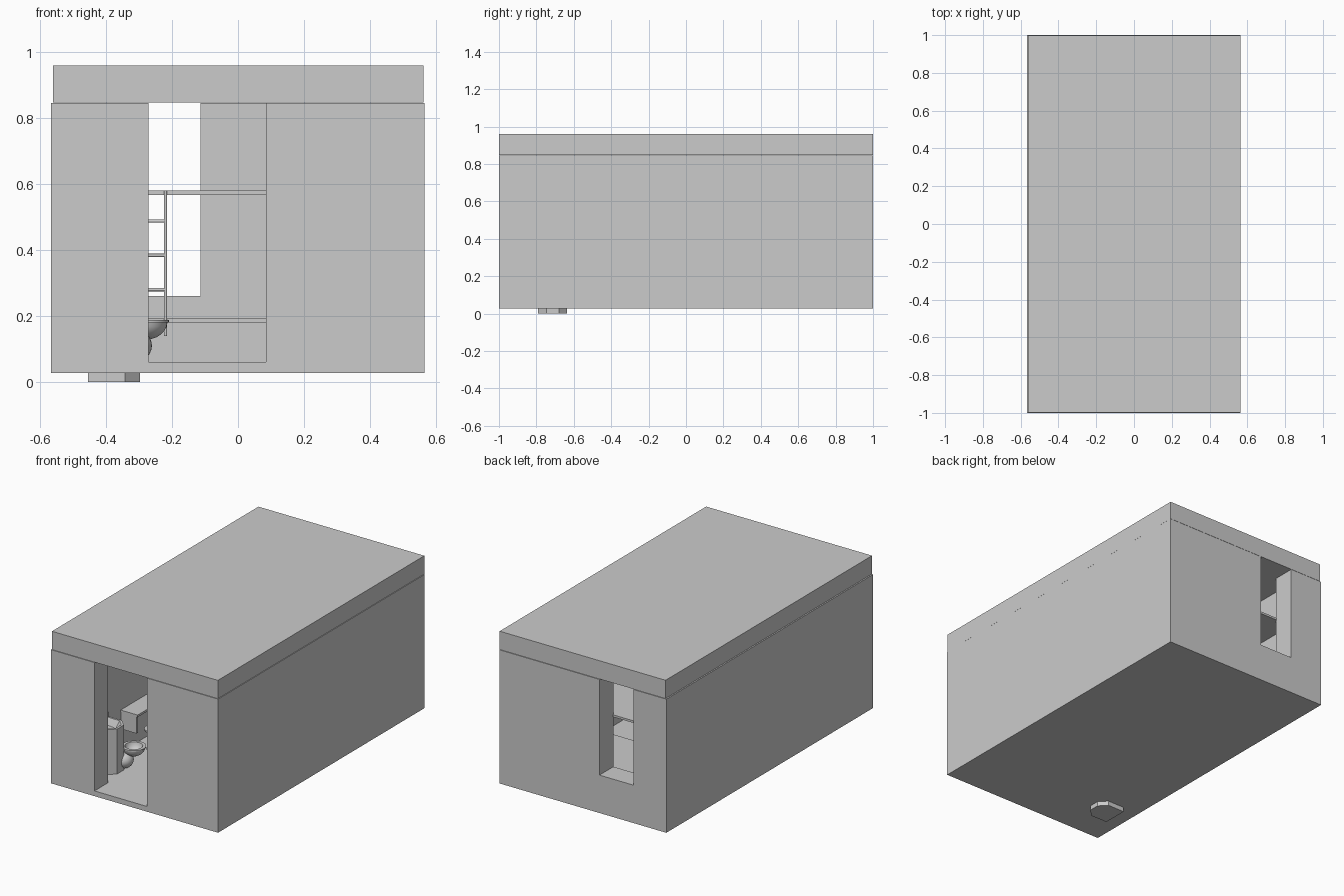
import bpy, bmesh, math
from mathutils import Matrix

if "Cube" in bpy.data.objects:
    bpy.data.objects.remove(bpy.data.objects["Cube"])


def make(name, bm):
    bmesh.ops.recalc_face_normals(bm, faces=bm.faces)
    me = bpy.data.meshes.new(name)
    bm.to_mesh(me)
    bm.free()
    ob = bpy.data.objects.new(name, me)
    bpy.context.collection.objects.link(ob)
    return ob


def box(name, x0, x1, y0, y1, z0, z1):
    bm = bmesh.new()
    bmesh.ops.create_cube(bm, size=1)
    bmesh.ops.scale(bm, vec=(x1 - x0, y1 - y0, z1 - z0), verts=bm.verts)
    bmesh.ops.translate(bm, vec=((x0 + x1) / 2, (y0 + y1) / 2, (z0 + z1) / 2), verts=bm.verts)
    return make(name, bm)


def rod(name, p, axis, length, r):
    bm = bmesh.new()
    bmesh.ops.create_cone(bm, cap_ends=True, segments=12, radius1=r, radius2=r, depth=length)
    if axis == 'X':
        bmesh.ops.rotate(bm, matrix=Matrix.Rotation(math.pi / 2, 3, 'Y'), verts=bm.verts)
    bmesh.ops.translate(bm, vec=p, verts=bm.verts)
    return smooth(make(name, bm))


def smooth(ob):
    bpy.ops.object.select_all(action='DESELECT')
    ob.select_set(True)
    bpy.context.view_layer.objects.active = ob
    bpy.ops.object.shade_smooth_by_angle(angle=math.radians(35))
    return ob


def lathe(name, profile, loc, stretch=1.0, turn=0.0):
    bm = bmesh.new()
    vs = [bm.verts.new((r, 0, z)) for r, z in profile]
    es = [bm.edges.new(p) for p in zip(vs, vs[1:])]
    bmesh.ops.spin(bm, geom=vs + es, cent=(0, 0, 0), axis=(0, 0, 1), angle=2 * math.pi, steps=32)
    bmesh.ops.remove_doubles(bm, verts=bm.verts, dist=1e-4)
    bmesh.ops.scale(bm, vec=(stretch, 1, 1), verts=bm.verts)
    bmesh.ops.rotate(bm, matrix=Matrix.Rotation(turn, 3, 'Z'), verts=bm.verts)
    bmesh.ops.translate(bm, vec=loc, verts=bm.verts)
    return smooth(make(name, bm))


# Room shell: block hollowed out, with a doorway and a window slot
walls = box("room_walls", -0.567, 0.565, -1, 1, 0.028, 0.846)
cuts = [box("room_cutter", -0.445, 0.44, -0.87, 0.865, 0.06, 1.0),
        box("door_cutter", -0.272, 0.085, -1.1, -0.8, 0.06, 1.0),
        box("window_cutter", -0.343, -0.114, 0.8, 1.1, 0.26, 1.0)]
for c in cuts:
    m = walls.modifiers.new(c.name, 'BOOLEAN')
    m.operation = 'DIFFERENCE'
    m.solver = 'EXACT'
    m.object = c
    c.hide_render = True
    c.hide_viewport = True
box("roof_slab", -0.561, 0.563, -0.999, 0.999, 0.848, 0.96)

# Two bunks across the back wall
for name, z in (("lower_bunk", 0.18), ("upper_bunk", 0.567)):
    box(name, -0.45, 0.445, 0.40, 0.87, z, z + 0.013)

# Ladder on the front of the bunks
for i, x in enumerate((-0.34, -0.22)):
    rod(f"ladder_rail_{i}", (x, 0.39, 0.36), 'Z', 0.44, 0.005)
for i in range(3):
    rod(f"ladder_rung_{i}", (-0.28, 0.39, 0.28 + 0.104 * i), 'X', 0.12, 0.005)

# Washstand column with a sunken basin on top
outline = [(-0.455, -0.79), (-0.342, -0.79), (-0.297, -0.745),
           (-0.297, -0.68), (-0.342, -0.635), (-0.455, -0.635)]
bm = bmesh.new()
base = bm.faces.new([bm.verts.new((x, y, 0)) for x, y in outline])
ext = bmesh.ops.extrude_face_region(bm, geom=[base], use_keep_orig=True)
top_verts = [g for g in ext["geom"] if isinstance(g, bmesh.types.BMVert)]
bmesh.ops.translate(bm, vec=(0, 0, 0.335), verts=top_verts)
bmesh.ops.recalc_face_normals(bm, faces=bm.faces)
top = max(bm.faces, key=lambda f: f.calc_center_median().z)
bmesh.ops.inset_region(bm, faces=[top], thickness=0.015)
bmesh.ops.inset_region(bm, faces=[top], thickness=0.025)
bmesh.ops.translate(bm, vec=(0, 0, -0.04), verts=top.verts)
make("washstand_column", bm)
box("washstand_splashback", -0.45, -0.432, -0.79, -0.635, 0.335, 0.36)
rod("washstand_tap", (-0.425, -0.7125, 0.35), 'X', 0.03, 0.005)

# Toilet bowl on the angled face of the column, with its trap below
bowl = [(0, -0.056)]
bowl += [(0.062 * math.sin(a), -0.056 * math.cos(a)) for a in (0.25, 0.5, 0.75, 1.0, 1.25, 1.5)]
bowl += [(0.066, -0.004), (0.066, 0.003), (0.048, 0.003)]
bowl += [(0.046 * math.cos(a), -0.04 * math.sin(a)) for a in (0.2, 0.5, 0.8, 1.1, 1.35)] + [(0, -0.04)]
lathe("toilet_bowl", bowl, (-0.277, -0.613, 0.185), 1.05, math.pi / 4)
trap = [(0.054 * math.sin(i * math.pi / 12), -0.05 * math.cos(i * math.pi / 12)) for i in range(13)]
lathe("toilet_trap", trap, (-0.315, -0.652, 0.11), 1.0, math.pi / 4)

# Desk on the left wall with end panel, and a round stool
box("desk_top", -0.45, -0.33, -0.50, -0.10, 0.305, 0.318)
box("desk_panel", -0.45, -0.34, -0.495, -0.483, 0.2, 0.305)
lathe("stool", [(0, 0), (0.035, 0), (0.035, 0.006), (0.01, 0.01), (0.01, 0.11),
                (0.046, 0.112), (0.048, 0.125), (0, 0.127)], (-0.325, -0.36, 0.06))
